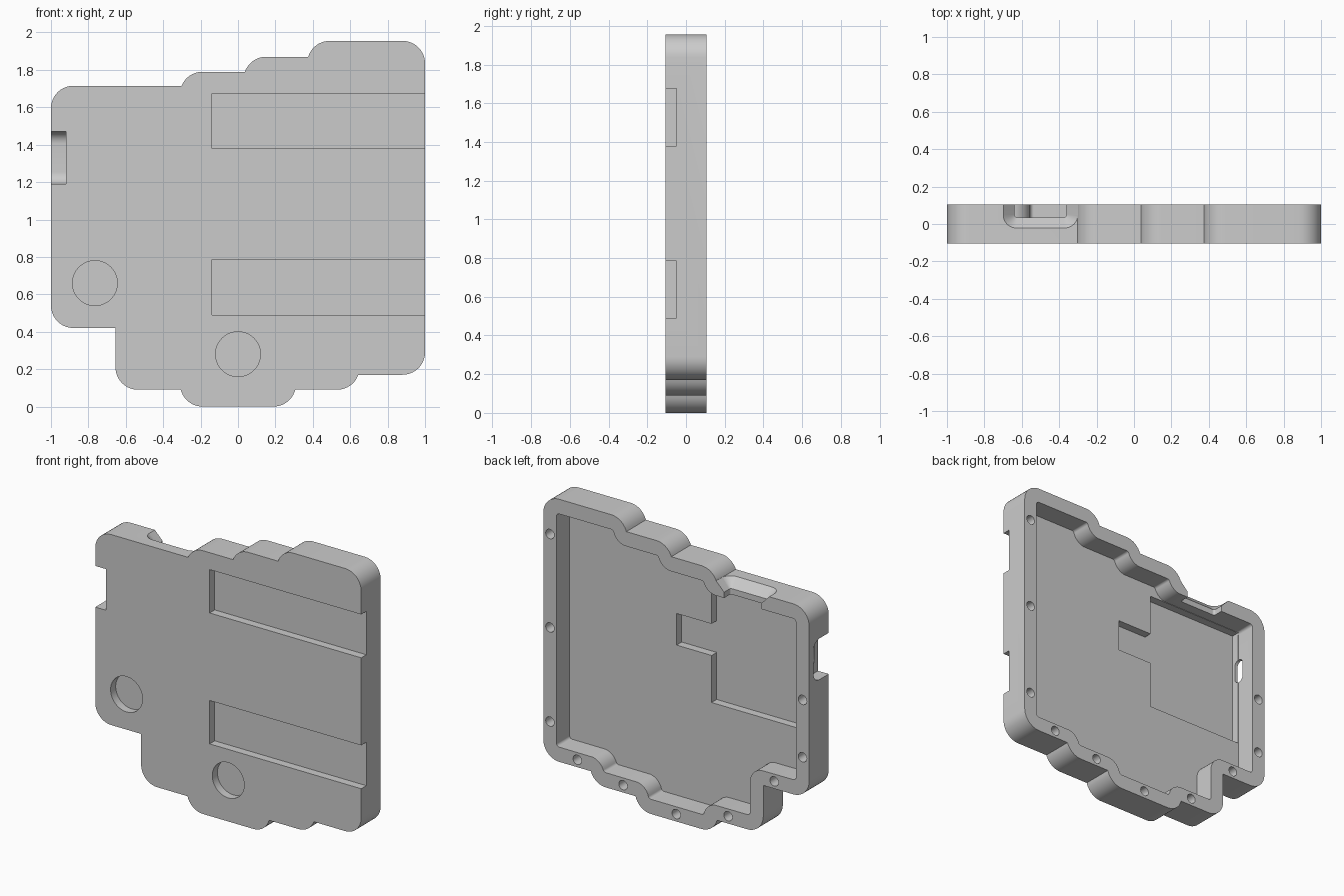
import bpy, bmesh
from math import radians, cos, sin, asin, degrees

old = bpy.data.objects.get("Cube")
if old:
    bpy.data.objects.remove(old, do_unlink=True)

FRONT, BACK = -0.105, 0.105
FLOOR, RIM, R = -0.035, 0.1, 0.12

grey = bpy.data.materials.new("case_grey")
grey.use_nodes = True
grey.diffuse_color = (0.6, 0.6, 0.6, 1)
grey.node_tree.nodes["Principled BSDF"].inputs["Base Color"].default_value = (0.6, 0.6, 0.6, 1)


def loft(name, rings):
    """Closed solid through rings of equal point count."""
    bm = bmesh.new()
    loops = [[bm.verts.new(p) for p in ring] for ring in rings]
    n = len(loops[0])
    for a, b in zip(loops, loops[1:]):
        for i in range(n):
            j = (i + 1) % n
            bm.faces.new((a[i], a[j], b[j], b[i]))
    bm.faces.new(loops[0])
    bm.faces.new(loops[-1])
    bmesh.ops.recalc_face_normals(bm, faces=bm.faces)
    mesh = bpy.data.meshes.new(name)
    bm.to_mesh(mesh)
    bm.free()
    mesh.materials.append(grey)
    ob = bpy.data.objects.new(name, mesh)
    bpy.context.collection.objects.link(ob)
    return ob


def along_y(name, pts, y0, y1):
    return loft(name, [[(x, y, z) for x, z in pts] for y in (y0, y1)])


def along_x(name, pts, x0, x1):
    return loft(name, [[(x, y, z) for y, z in pts] for x in (x0, x1)])


def rect(x0, x1, z0, z1):
    return [(x0, z0), (x1, z0), (x1, z1), (x0, z1)]


def arc(cx, cz, r, a0, a1, steps=10):
    angles = [radians(a0 + (a1 - a0) * i / steps) for i in range(steps + 1)]
    return [(cx + r * cos(a), cz + r * sin(a)) for a in angles]


def circle(cx, cz, r, n=40):
    return arc(cx, cz, r, 0, 360, n)[:-1]


def clip(centre, level):
    """Angle from horizontal where a corner arc meets the neighbouring level."""
    return degrees(asin((level - centre) / R))


# Rounded corners counter-clockwise: centre x, centre z, start and end angle
CORNERS = [
    (0.88, 1.835, 0, 90),
    (0.49, 1.835, 90, 180 - clip(1.835, 1.87)),
    (0.15, 1.75, 90, 180 - clip(1.75, 1.79)),
    (-0.19, 1.67, 90, 180 - clip(1.67, 1.715)),
    (-0.88, 1.595, 90, 180),
    (-0.88, 0.54, 180, 270),
    (-0.535, 0.21, 180, 270),
    (-0.19, 0.12, 180 - clip(0.12, 0.09), 270),
    (0.19, 0.12, 270, 360 + clip(0.12, 0.09)),
    (0.53, 0.21, 270, 360 + clip(0.21, 0.17)),
    (0.88, 0.29, 270, 360),
]


def outline(inset):
    """Stepped outline, offset inwards; inner notches turn into round fillets."""
    pts = []
    for i, (cx, cz, a0, a1) in enumerate(CORNERS):
        pts += arc(cx, cz, R - inset, a0, a1)
        nx, nz, b0, _ = CORNERS[(i + 1) % len(CORNERS)]
        if b0 < a1 and b0 > 0:
            if a1 % 90:
                pivot = arc(cx, cz, R, a1, a1, 1)[0]
            elif b0 % 90:
                pivot = arc(nx, nz, R, b0, b0, 1)[0]
            else:
                pivot = (nx - R, cz - R)
            if inset:
                pts += arc(*pivot, -inset, a1, b0)[1:-1]
            elif not a1 % 90 and not b0 % 90:
                pts.append(pivot)
    # drop points that coincide
    return [p for p, q in zip(pts, pts[1:] + pts[:1])
            if abs(p[0] - q[0]) + abs(p[1] - q[1]) > 1e-5]


case = along_y("case_shell", outline(0), FRONT, BACK)
cutters = []

# Main cavity, open to the back, and the deeper circuit board pocket
cutters.append(along_y("cavity", outline(RIM), FLOOR, 0.2))
pocket = [(-0.898, 0.8), (-0.168, 0.8), (-0.168, 1.12), (0.095, 1.12),
          (0.095, 1.335), (-0.168, 1.335), (-0.168, 1.613), (-0.898, 1.613)]
cutters.append(along_y("pocket", pocket, -0.09, FLOOR + 0.01))

# Two grooves on the front, open on the left side
for z0, z1 in ((0.49, 0.785), (1.38, 1.675)):
    cutters.append(along_y("groove", rect(-0.14, 1.1, z0, z1), -0.2, -0.05))

# Round foot recesses on the front
for x, z in ((-0.765, 0.66), (0, 0.28)):
    cutters.append(along_y("foot_recess", circle(x, z, 0.12, 64), -0.2, -0.05))

# Screw holes in the back rim
SCREWS = [(0.95, 1.7), (0.95, 1.065), (0.95, 0.425), (0.744, 0.22), (0.4, 0.14),
          (0, 0.05), (-0.39, 0.14), (-0.737, 0.47), (-0.95, 1.08), (-0.95, 0.69)]
for x, z in SCREWS:
    cutters.append(along_y("screw_hole", circle(x, z, 0.032, 24), 0, 0.2))

# Plug recess on the right side, with a rounded slot through the wall
recess = [(-0.2, 1.19)] + arc(-0.005, 1.255, 0.065, 270, 360) \
    + arc(-0.005, 1.405, 0.065, 0, 90) + [(-0.2, 1.47)]
cutters.append(along_x("plug_recess", recess, -1.1, -0.92))
slot = arc(-0.03, 1.375, 0.038, 0, 180) + arc(-0.03, 1.285, 0.038, 180, 360)
cutters.append(along_x("plug_slot", slot, -1.1, -0.85))


# Flared opening through the top rim
def flare(half, y, r, z):
    cx = -0.5
    pts = [(cx - half, 0.2)] + arc(cx - half + r, y + r, r, 180, 270) \
        + arc(cx + half - r, y + r, r, 270, 360) + [(cx + half, 0.2)]
    return [(px, py, z) for px, py in pts]


cutters.append(loft("top_opening", [
    flare(0.14, 0.035, 0.015, 1.58), flare(0.14, 0.035, 0.015, 1.655),
    flare(0.2, -0.022, 0.07, 1.716), flare(0.2, -0.022, 0.07, 1.85)]))

# Cut everything out of the shell
bpy.context.view_layer.objects.active = case
for cutter in cutters:
    mod = case.modifiers.new("cut", 'BOOLEAN')
    mod.operation = 'DIFFERENCE'
    mod.solver = 'EXACT'
    mod.object = cutter
    bpy.ops.object.modifier_apply(modifier=mod.name)
    bpy.data.objects.remove(cutter, do_unlink=True)

bpy.ops.object.select_all(action='DESELECT')
case.select_set(True)
bpy.ops.object.shade_smooth_by_angle(angle=radians(30))
